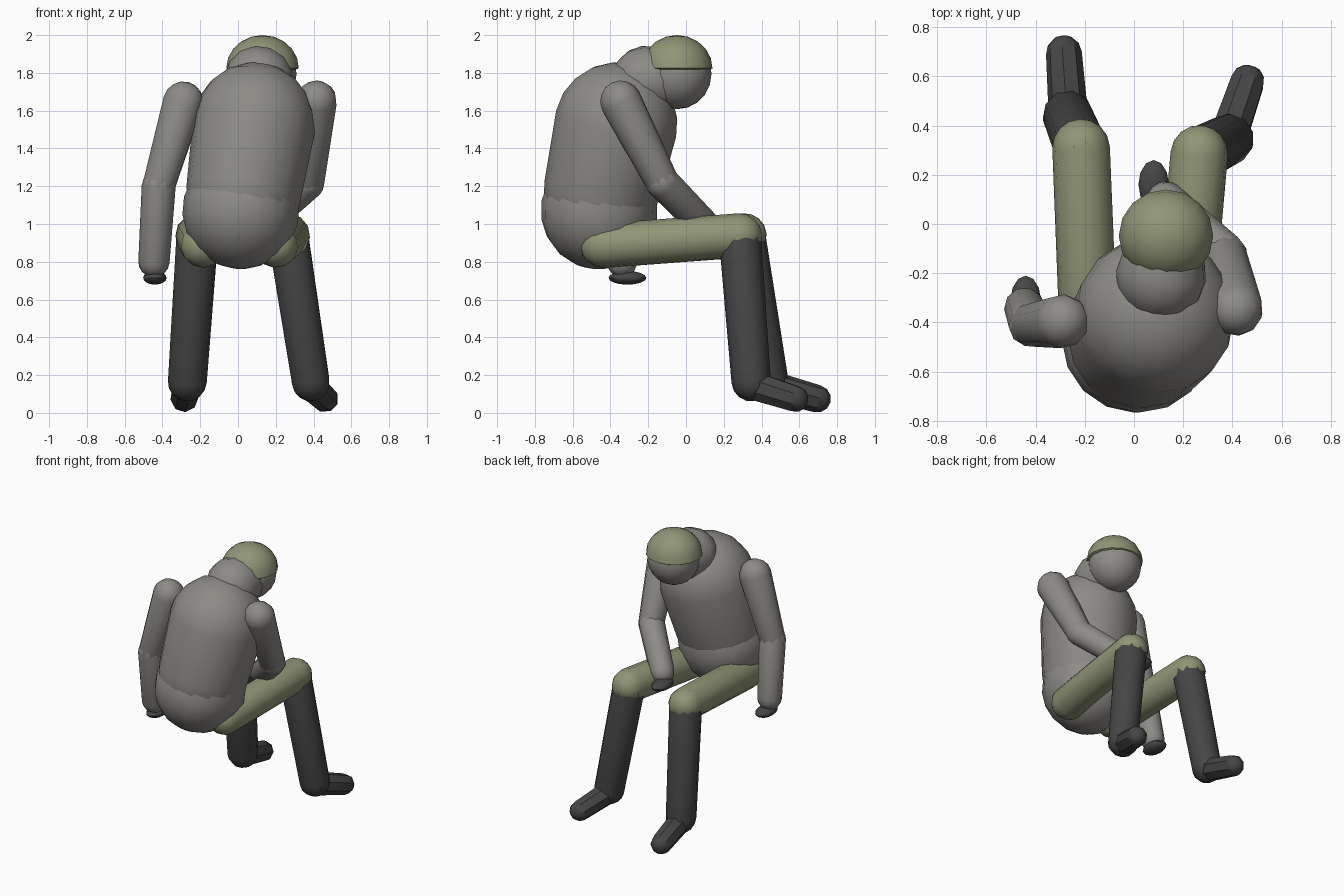
import bpy, bmesh, math
from mathutils import Vector

if "Cube" in bpy.data.objects:
    bpy.data.objects.remove(bpy.data.objects["Cube"])


def material(name, rgb):
    m = bpy.data.materials.new(name)
    m.diffuse_color = (*rgb, 1)
    m.use_nodes = True
    m.node_tree.nodes["Principled BSDF"].inputs["Base Color"].default_value = m.diffuse_color
    return m


COAT = material("coat_grey", (0.27, 0.26, 0.24))
OLIVE = material("olive", (0.28, 0.30, 0.18))
DARK = material("dark", (0.06, 0.06, 0.06))


def finish(name, bm, mat):
    bmesh.ops.recalc_face_normals(bm, faces=bm.faces)
    me = bpy.data.meshes.new(name)
    bm.to_mesh(me)
    bm.free()
    ob = bpy.data.objects.new(name, me)
    bpy.context.collection.objects.link(ob)
    me.materials.append(mat)
    bpy.ops.object.select_all(action='DESELECT')
    ob.select_set(True)
    bpy.context.view_layer.objects.active = ob
    bpy.ops.object.shade_smooth_by_angle(angle=math.radians(42))
    return ob


def capsule(name, a, b, ra, rb, mat, sides=12, rings=4):
    """Tapered capsule with round ends centred on a and b."""
    a, b = Vector(a), Vector(b)
    axis = (b - a).normalized()
    rot = Vector((0, 0, 1)).rotation_difference(axis)
    steps = [i * math.pi / 2 / rings for i in range(rings + 1)]
    prof = [(a, -ra * math.cos(t), ra * math.sin(t)) for t in steps[1:]]
    prof += [(b, rb * math.cos(t), rb * math.sin(t)) for t in reversed(steps[1:])]
    bm = bmesh.new()
    loops = []
    for c, h, r in prof:
        loops.append([bm.verts.new(c + rot @ Vector((r * math.cos(k * math.tau / sides),
                                                     r * math.sin(k * math.tau / sides), h)))
                      for k in range(sides)])
    for lo, hi in zip(loops, loops[1:]):
        for k in range(sides):
            n = (k + 1) % sides
            bm.faces.new((lo[k], lo[n], hi[n], hi[k]))
    for loop, tip in ((loops[0], a - axis * ra), (loops[-1], b + axis * rb)):
        v = bm.verts.new(tip)
        for k in range(sides):
            bm.faces.new((loop[k], loop[(k + 1) % sides], v))
    return finish(name, bm, mat)


def ellipsoid(name, centre, radii, mat, sides=16, rings=10, floor=None):
    """Ellipsoid; floor squashes the lower half to that fraction."""
    bm = bmesh.new()
    bmesh.ops.create_uvsphere(bm, u_segments=sides, v_segments=rings, radius=1)
    for v in bm.verts:
        if floor is not None and v.co.z < 0:
            v.co.z *= floor
        v.co = Vector([c + r * p for c, r, p in zip(centre, radii, v.co)])
    return finish(name, bm, mat)


# Body
capsule("pelvis", (0.015, -0.46, 1.07), (0.03, -0.45, 1.13), 0.31, 0.30, COAT, 16, 5)
capsule("torso", (0.03, -0.45, 1.17), (0.085, -0.37, 1.53), 0.305, 0.325, COAT, 16, 5)
capsule("neck", (0.11, -0.21, 1.76), (0.12, -0.14, 1.77), 0.185, 0.17, COAT, 14)

# Head and cap
ellipsoid("head", (0.13, -0.045, 1.795), (0.18, 0.18, 0.187), COAT)
ellipsoid("cap", (0.13, -0.048, 1.825), (0.192, 0.188, 0.175), OLIVE, floor=0.1)

# Arms: shoulder, elbow, wrist, hand
arms = {
    "left": ((-0.29, -0.395, 1.645), (-0.42, -0.41, 1.20), (-0.445, -0.34, 0.80), (-0.44, -0.31, 0.715)),
    "right": ((0.415, -0.345, 1.65), (0.37, -0.125, 1.22), (0.13, 0.09, 1.0), (0.08, 0.16, 0.95)),
}
for side, (shoulder, elbow, wrist, hand) in arms.items():
    capsule(side + "_upper_arm", shoulder, elbow, 0.11, 0.088, COAT, 10)
    capsule(side + "_forearm", elbow, wrist, 0.09, 0.083, COAT, 10)
    ellipsoid(side + "_hand", hand, (0.062, 0.1, 0.036), DARK, 12, 8)

# Legs: hip, knee, ankle, heel, toe
legs = {
    "left": ((-0.185, -0.44, 0.885), (-0.215, 0.31, 0.94), (-0.268, 0.44, 0.165),
             (-0.268, 0.46, 0.14), (-0.285, 0.695, 0.075)),
    "right": ((0.20, -0.44, 0.885), (0.265, 0.285, 0.94), (0.385, 0.345, 0.165),
              (0.39, 0.37, 0.14), (0.46, 0.575, 0.075)),
}
for side, (hip, knee, ankle, heel, toe) in legs.items():
    capsule(side + "_thigh", hip, knee, 0.118, 0.117, OLIVE, 12)
    capsule(side + "_boot_shaft", knee, ankle, 0.112, 0.104, DARK, 10)
    capsule(side + "_foot", heel, toe, 0.08, 0.073, DARK, 8, 3)
